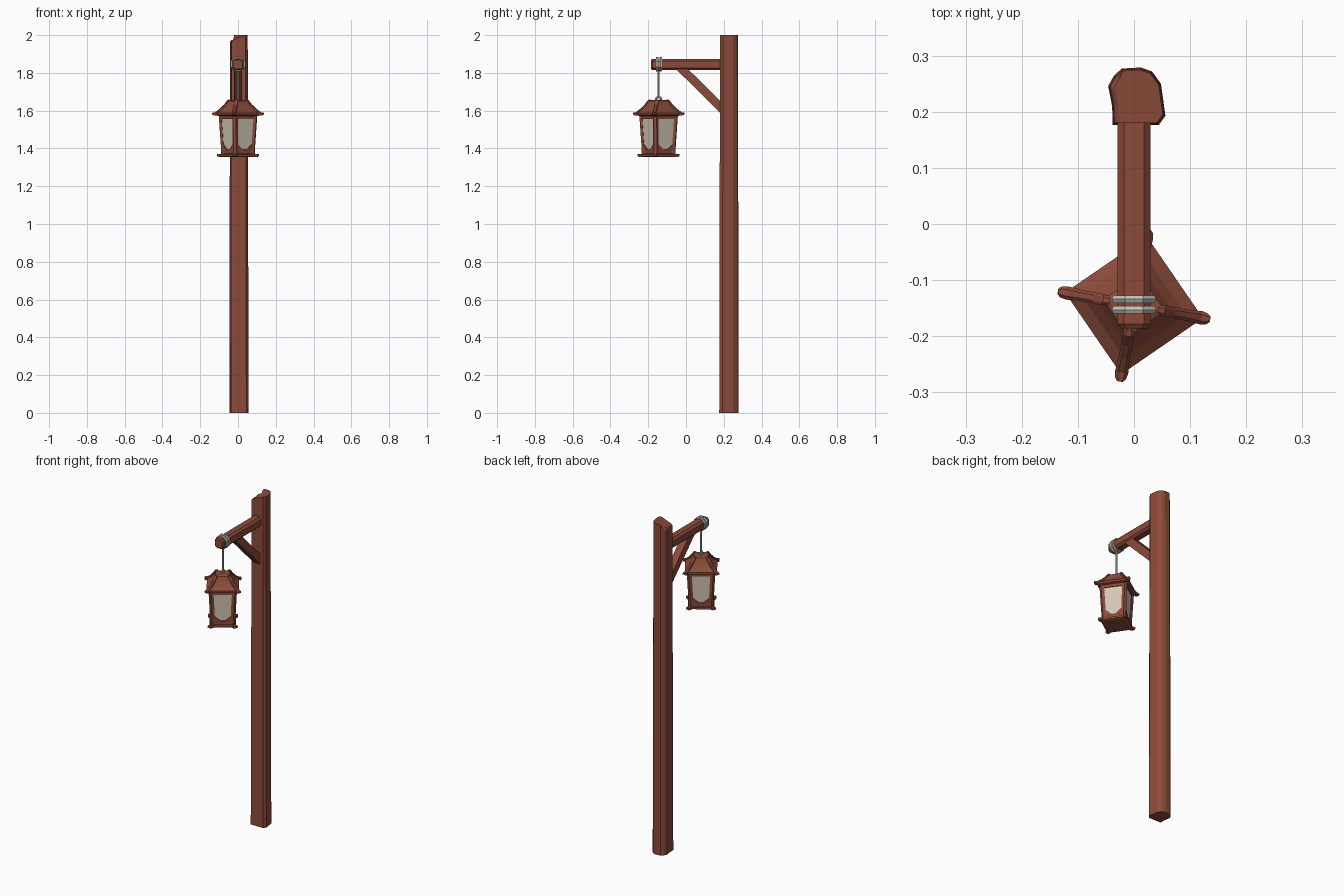
import bpy, bmesh, math
from mathutils import Vector

if "Cube" in bpy.data.objects:
    bpy.data.objects.remove(bpy.data.objects["Cube"])


def material(name, rgb):
    m = bpy.data.materials.new(name)
    m.diffuse_color = (*rgb, 1)
    m.use_nodes = True
    m.node_tree.nodes["Principled BSDF"].inputs["Base Color"].default_value = m.diffuse_color
    return m


WOOD = material("red_brown_wood", (0.262, 0.07, 0.042))
PANE = material("cream_pane", (0.66, 0.57, 0.47))
ROPE = material("pale_rope", (0.56, 0.55, 0.48))

CY = -0.145                      # lantern centre in y
TURN = math.radians(-10.5)       # lantern twist
CORNERS = [TURN + i * math.pi / 2 for i in range(4)]


def loft(name, rings, mat, closed=False):
    """Skin a list of equal rings; cap the ends unless closed."""
    bm = bmesh.new()
    vs = [[bm.verts.new(p) for p in r] for r in rings]
    n = len(rings[0])
    pairs = list(zip(vs, vs[1:])) + ([(vs[-1], vs[0])] if closed else [])
    for a, b in pairs:
        for i in range(n):
            j = (i + 1) % n
            bm.faces.new((a[i], a[j], b[j], b[i]))
    if not closed:
        bm.faces.new(vs[0][::-1])
        bm.faces.new(vs[-1])
    bmesh.ops.recalc_face_normals(bm, faces=bm.faces)
    me = bpy.data.meshes.new(name)
    bm.to_mesh(me)
    bm.free()
    me.materials.append(mat)
    ob = bpy.data.objects.new(name, me)
    bpy.context.collection.objects.link(ob)
    return ob


def polar(r, a, z, side=0.0):
    """Point in the lantern frame, with an offset across the radius."""
    return Vector((r * math.cos(a) - side * math.sin(a),
                   CY + r * math.sin(a) + side * math.cos(a), z))


def square_stack(name, profile, mat):
    return loft(name, [[polar(r, a, z) for a in CORNERS] for r, z in profile], mat)


def radial_bar(name, a, path, mat):
    """Bar in a corner plane; path rows are r, z, half width, half height."""
    rings = []
    for r, z, w, h in path:
        rings.append([polar(r, a, z + k * h, s * w) for s, k in
                      ((-1, -1), (1, -1), (1, 0.3), (0.5, 1), (-0.5, 1), (-1, 0.3))])
    return loft(name, rings, mat)


# Post: rough hewn, slightly tapered, one worn top corner
OUTLINE = [(-0.038, 0.176), (0.044, 0.176), (0.056, 0.193), (0.048, 0.25), (0.032, 0.272),
           (0.012, 0.279), (-0.022, 0.277), (-0.036, 0.264), (-0.046, 0.246), (-0.039, 0.21)]


def post_ring(z, s):
    return [(x * s, 0.226 + (y - 0.226) * s, z) for x, y in OUTLINE]


post = loft("post", [post_ring(0, 1.0), post_ring(1.0, 0.96), post_ring(1.965, 0.92),
                     post_ring(2.0, 0.92)], WOOD)
for v in post.data.vertices:
    if v.co.z > 1.99 and v.co.x < -0.03:
        v.co.z = 1.975
        v.co.x += 0.008

# Cross beam with chamfered edges
c, h = 0.017, 0.028
octagon = [(-h, -c), (-c, -h), (c, -h), (h, -c), (h, c), (c, h), (-c, h), (-h, c)]
loft("beam", [[(x * s, y, 1.845 + z * s) for x, z in octagon]
              for y, s in ((-0.186, 0.85), (-0.178, 1.05), (0.2, 1.05))], WOOD)

# Diagonal brace, cut to meet beam and post
side = [(-0.058, 1.82), (0.006, 1.82)], [(0.19, 1.64), (0.19, 1.58)]
brace = [(-0.058, 1.825), (0.19, 1.58), (0.19, 1.642), (0.006, 1.825)]
loft("brace", [[(x, y, z) for y, z in brace] for x in (-0.022, 0.022)], WOOD)

# Rope bindings around the beam
for k, y0 in enumerate((-0.134, -0.153)):
    rings = []
    for i in range(8):
        a = math.pi / 8 + i * math.pi / 4
        d = Vector((math.cos(a), 0, math.sin(a)))
        rings.append([Vector((0, y0, 1.846)) + d * (0.036 + 0.007 * math.cos(t))
                      + Vector((0, 0.008 * math.sin(t), 0))
                      for t in [j * math.pi / 3 for j in range(6)]])
    loft(f"rope_binding_{k + 1}", rings, ROPE, closed=True)

# Hanging rope
loft("hanging_rope", [[(0.006 * math.cos(t), CY + 0.006 * math.sin(t), z)
                       for t in [j * math.pi / 3 for j in range(6)]]
                      for z in (1.665, 1.815)], ROPE)

# Hanging loop on the roof
bpy.ops.mesh.primitive_torus_add(major_radius=0.014, minor_radius=0.005, major_segments=10,
                                 minor_segments=6, location=(0, CY, 1.66),
                                 rotation=(0, math.pi / 2, 0))
loop = bpy.context.object
loop.name = "roof_loop"
loop.data.materials.append(ROPE)

# Lantern roof, panes and base
square_stack("roof", [(0.098, 1.56), (0.104, 1.572), (0.124, 1.576), (0.125, 1.587),
                      (0.095, 1.605), (0.072, 1.628), (0.056, 1.652), (0.044, 1.656)], WOOD)
square_stack("panes", [(0.084, 1.385), (0.096, 1.565)], PANE)
square_stack("bottom_rail", [(0.090, 1.368), (0.090, 1.392), (0.084, 1.394)], WOOD)
square_stack("base", [(0.088, 1.354), (0.102, 1.358), (0.102, 1.369), (0.09, 1.372)], WOOD)

for k, a in enumerate(CORNERS):
    # Roof ridge with flared tip
    radial_bar(f"roof_ridge_{k + 1}", a,
               [(0.044, 1.654, 0.008, 0.005), (0.056, 1.651, 0.010, 0.006),
                (0.073, 1.627, 0.010, 0.007), (0.096, 1.604, 0.010, 0.008),
                (0.122, 1.583, 0.012, 0.009), (0.132, 1.583, 0.010, 0.007),
                (0.138, 1.585, 0.005, 0.004)], WOOD)
    # Base corner knob
    radial_bar(f"base_knob_{k + 1}", a,
               [(0.07, 1.363, 0.012, 0.009), (0.104, 1.363, 0.011, 0.008),
                (0.112, 1.366, 0.006, 0.005)], WOOD)
    # Corner post
    rings = []
    for z, r in ((1.36, 0.089), (1.40, 0.090), (1.57, 0.102)):
        rings.append([polar(r + dr, a, z, s) for dr, s in
                      ((-0.015, -0.015), (0, -0.008), (0, 0.008), (-0.015, 0.015))])
    loft(f"corner_post_{k + 1}", rings, WOOD)

    # Gussets and head rail on the pane face following this corner
    b = a + math.pi / 4
    q = math.sqrt(0.5)

    def face_point(t, z, out):
        r = 0.084 + (z - 1.385) * 0.0667
        return polar(r * q + out, b, z, t)

    for s in (-1, 1):
        tri = [(s * 0.062, 1.386), (s * 0.004, 1.386), (s * 0.062, 1.436)]
        loft(f"gusset_{k + 1}_{'left' if s < 0 else 'right'}",
             [[face_point(t, z, o) for t, z in tri] for o in (-0.003, 0.005)], WOOD)
    head = [(-0.064, 1.556), (0.064, 1.556), (0.064, 1.57), (-0.064, 1.57)]
    loft(f"head_rail_{k + 1}", [[face_point(t, z, o) for t, z in head]
                                for o in (-0.003, 0.005)], WOOD)
